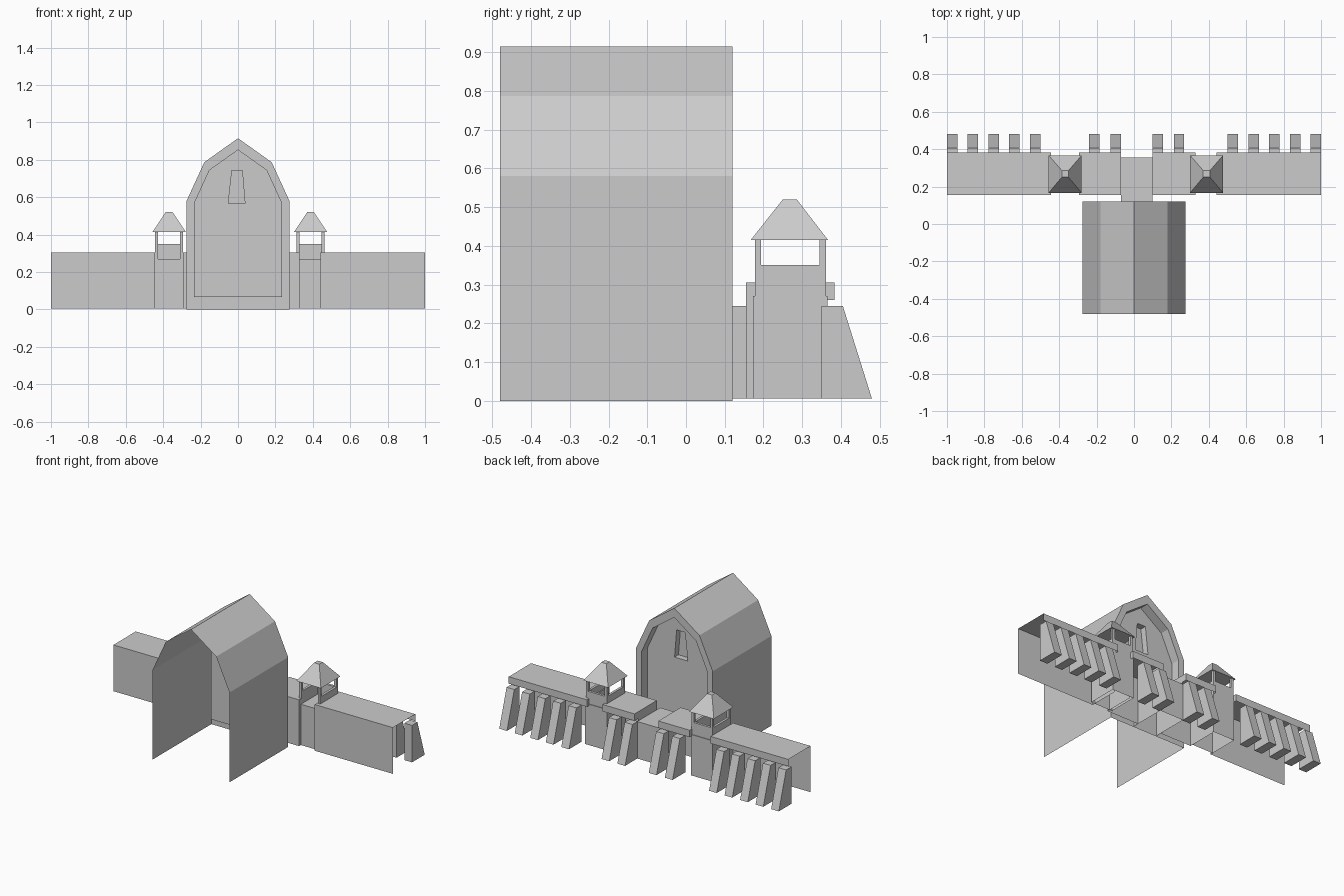
import bpy

if "Cube" in bpy.data.objects:
    bpy.data.objects.remove(bpy.data.objects["Cube"])

def mesh(name, verts, faces):
    me = bpy.data.meshes.new(name)
    me.from_pydata(verts, [], faces)
    me.update()
    ob = bpy.data.objects.new(name, me)
    bpy.context.scene.collection.objects.link(ob)
    return ob

def loft(name, rings, closed=True, caps=()):
    """Join rings of equal length; caps lists ring indices to fill."""
    n = len(rings[0])
    faces = []
    for r in range(len(rings) - 1):
        for i in range(n if closed else n - 1):
            j = (i + 1) % n
            faces.append((r*n + i, r*n + j, (r+1)*n + j, (r+1)*n + i))
    for c in caps:
        faces.append([c*n + i for i in range(n)])
    return mesh(name, [v for r in rings for v in r], faces)

def rect(x0, x1, y0, y1, z):
    return [(x0, y0, z), (x1, y0, z), (x1, y1, z), (x0, y1, z)]

def box(name, x0, x1, y0, y1, z0, z1):
    return loft(name, [rect(x0, x1, y0, y1, z0), rect(x0, x1, y0, y1, z1)], caps=(0, 1))

def xz(profile, y):
    return [(x, y, z) for x, z in profile]

def yz(profile, x):
    return [(x, y, z) for y, z in profile]

# Barn shell: open-front gambrel sheet
outer = [(-.275, 0), (-.275, .58), (-.18, .787), (0, .915), (.18, .787), (.275, .58), (.275, 0)]
inner = [(-.235, .065), (-.235, .57), (-.155, .745), (0, .855), (.155, .745), (.235, .57), (.235, .065)]
loft("barn_shell", [xz(outer, -.48), xz(outer, .12)], closed=False)

# Rear gable frame and its inward reveal
loft("gable_frame", [xz(outer, .12), xz(inner, .12), xz(inner, .06)])

# Gable panel around the recessed window
win = [(-.055, .565), (-.035, .745), (.025, .745), (.04, .565)]
V = xz(inner, .06) + xz(win, .06)
mesh("gable_panel", V, [(0, 1, 8, 7), (1, 2, 8), (2, 3, 8), (3, 9, 8), (3, 4, 9),
                        (4, 5, 9), (5, 6, 10, 9), (6, 0, 7, 10)])
loft("window_recess", [xz(win, .06), xz(win, .02)], caps=(1,))

# Passage behind the barn
loft("passage", [rect(-.07, .1, .12, .355, .006), rect(-.07, .1, .12, .355, .245)], caps=(1,))

# Wall sections: front sheet, top and rear lip, closed at inner ends
wall = [(.155, .006), (.155, .305), (.383, .305), (.383, .26)]
endcap = wall + [(.35, .26), (.35, .006)]
for name, x0, x1, ends in (("left_wall", -1, -.445, (1,)), ("left_inner_wall", -.295, -.07, (0, 1)),
                           ("right_inner_wall", .1, .328, (0, 1)), ("right_wall", .44, 1, (0,))):
    loft(name, [yz(wall, x0), yz(wall, x1)], closed=False)
    for e in ends:
        mesh(name + "_end", yz(endcap, (x0, x1)[e]), [range(6)])

# Sloping buttresses along the rear
butt = [(.35, .006), (.35, .245), (.405, .245), (.48, .006)]
starts = [s for i in range(5) for s in (-1 + i*.111, .945 - i*.111)]
for x in starts + [-.24, -.125, .1, .213]:
    loft("buttress", [yz(butt, x), yz(butt, x + .055)], caps=(0, 1))

# Watch towers
for side, cx in (("left", -.368), ("right", .388)):
    w = .0775
    loft(side + "_tower_base", [rect(cx - w, cx + w, .173, .365, .006),
                                rect(cx - w, cx + w, .173, .365, .27)], caps=(1,))
    a, t = .075, .016
    y0, y1 = .178, .361
    for px in (cx - a, cx + a - t):
        for py in (y0, y1 - t):
            box(side + "_tower_post", px, px + t, py, py + t, .27, .415)
        box(side + "_side_parapet", px, px + t, y0 + t, y1 - t, .27, .35)
    box(side + "_rear_parapet", cx - a + t, cx + a - t, y1 - t, y1, .27, .35)
    # Flat-topped pyramid roof
    loft(side + "_tower_roof", [rect(cx - .088, cx + .088, .167, .367, .415),
                                rect(cx - .018, cx + .018, .25, .286, .52)], caps=(0, 1))
